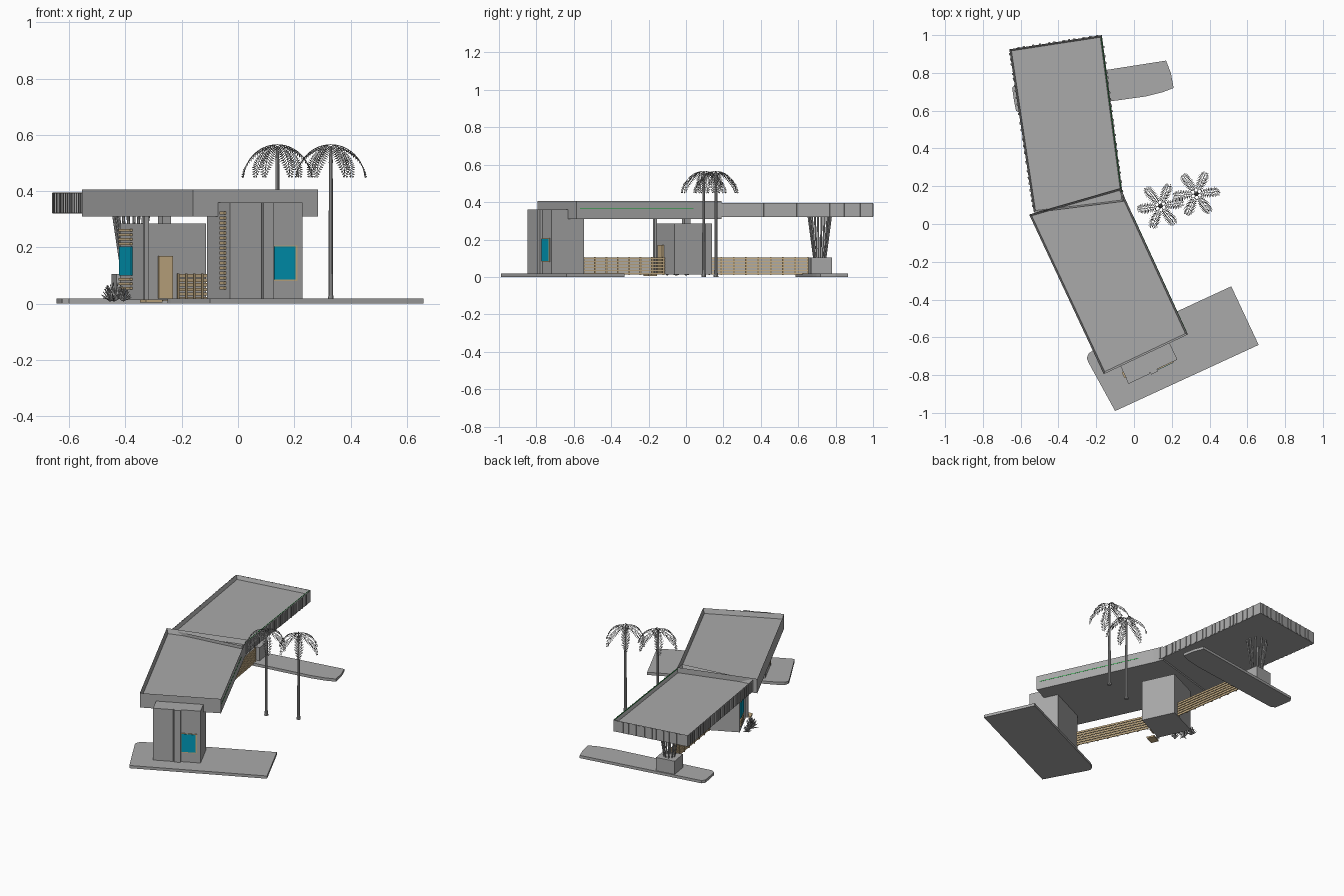
import bpy, bmesh, math, random
from mathutils import Vector, Matrix

random.seed(3)
if "Cube" in bpy.data.objects:
    bpy.data.objects.remove(bpy.data.objects["Cube"], do_unlink=True)


def material(name, rgb):
    m = bpy.data.materials.new(name)
    m.use_nodes = True
    m.diffuse_color = (*rgb, 1)
    m.node_tree.nodes["Principled BSDF"].inputs["Base Color"].default_value = (*rgb, 1)
    return m


GREY = material("concrete_grey", (0.40, 0.40, 0.40))
TAN = material("timber_tan", (0.60, 0.45, 0.25))
TEAL = material("glass_teal", (0.0, 0.33, 0.50))
GREEN = material("trim_green", (0.0, 0.40, 0.02))


def finish(name, bm, mat, solid=True):
    if solid:
        bmesh.ops.recalc_face_normals(bm, faces=bm.faces)
    me = bpy.data.meshes.new(name)
    bm.to_mesh(me)
    bm.free()
    me.materials.append(mat)
    ob = bpy.data.objects.new(name, me)
    bpy.context.collection.objects.link(ob)
    return ob


def add_prism(bm, points, z0, z1):
    """Extrude a plan outline upward and return its top face."""
    low = [bm.verts.new((x, y, z0)) for x, y in points]
    top = [bm.verts.new((x, y, z1)) for x, y in points]
    bm.faces.new(low[::-1])
    n = len(points)
    for i in range(n):
        j = (i + 1) % n
        bm.faces.new((low[i], low[j], top[j], top[i]))
    return bm.faces.new(top)


class Frame:
    """Turned plan frame: u runs across the front, v runs backward."""
    def __init__(self, x, y, degrees):
        a = math.radians(degrees)
        self.o = Vector((x, y))
        self.u = Vector((math.cos(a), math.sin(a)))
        self.v = Vector((-math.sin(a), math.cos(a)))

    def at(self, u, v):
        return self.o + self.u * u + self.v * v

    def add(self, bm, u0, u1, v0, v1, z0, z1):
        add_prism(bm, [self.at(u0, v0), self.at(u1, v0), self.at(u1, v1), self.at(u0, v1)], z0, z1)

    def box(self, name, mat, *ext):
        bm = bmesh.new()
        self.add(bm, *ext)
        return finish(name, bm, mat)


def prism(name, points, z0, z1, mat):
    bm = bmesh.new()
    add_prism(bm, points, z0, z1)
    return finish(name, bm, mat)


def add_rod(bm, a, b, r0, r1, sides=8):
    a, b = Vector(a), Vector(b)
    d = b - a
    m = Matrix.Translation((a + b) / 2) @ d.to_track_quat('Z', 'Y').to_matrix().to_4x4()
    bmesh.ops.create_cone(bm, cap_ends=True, segments=sides, radius1=r0, radius2=r1,
                          depth=d.length, matrix=m)


# Ground slabs
prism("front_slab", [(-0.10, -0.99), (0.66, -0.64), (0.515, -0.33), (-0.21, -0.665),
                     (-0.24, -0.685), (-0.25, -0.71), (-0.24, -0.735)], 0, 0.018, GREY)
prism("rear_slab", [(0.17, 0.865), (0.195, 0.80), (0.21, 0.72), (0.15, 0.697), (0.06, 0.675),
                    (-0.12, 0.65), (-0.60, 0.585), (-0.625, 0.60), (-0.635, 0.65),
                    (-0.645, 0.72), (-0.63, 0.74)][::-1], 0, 0.018, GREY)


# Tray roofs with a raised rim
def roof(name, points, z0, z1, depth):
    bm = bmesh.new()
    top = add_prism(bm, points, z0, z1)
    bm.normal_update()
    bmesh.ops.inset_region(bm, faces=[top], thickness=0.01, use_even_offset=True)
    bmesh.ops.translate(bm, verts=top.verts, vec=(0, 0, -depth))
    return finish(name, bm, GREY)


front_plan = [(-0.16, -0.795), (0.285, -0.585), (-0.045, 0.13), (-0.07, 0.19), (-0.555, 0.05)]
rear_plan = [(-0.53, 0.06), (-0.055, 0.12), (-0.17, 1.0), (-0.66, 0.925)]
roof("front_roof", front_plan, 0.31, 0.405, 0.03)
roof("rear_roof", rear_plan, 0.32, 0.395, 0.025)


def along_edge(a, b):
    """Frame starting at a whose u axis follows the edge to b, with its length."""
    d = Vector(b) - Vector(a)
    return Frame(*a, math.degrees(math.atan2(d.y, d.x))), d.length


# Vertical ribs on the rear roof
bm = bmesh.new()
for i in (1, 2, 3):
    f, length = along_edge(rear_plan[i], rear_plan[(i + 1) % 4])
    s = 0.02
    while s < length - 0.02:
        f.add(bm, s, s + 0.012, -0.005, 0.002, 0.322, 0.393)
        s += random.choice((0.028, 0.036, 0.05))
finish("rear_roof_ribs", bm, GREY)

# Green trim lines along the outer roof edges
f, length = along_edge(front_plan[1], front_plan[2])
f.box("front_roof_trim", GREEN, 0.02, length - 0.1, -0.001, 0.001, 0.363, 0.366)
f, length = along_edge(rear_plan[1], rear_plan[2])
f.box("rear_roof_trim", GREEN, 0.05, length - 0.01, 0.004, 0.007, 0.394, 0.396)

# Front tower
tower = Frame(-0.03, -0.84, 25.2)
tower.box("front_tower", GREY, 0, 0.287, 0, 0.19, 0.01, 0.36)
tower.box("tower_left_slab", GREY, -0.002, 0.122, -0.006, 0.02, 0.01, 0.36)
tower.box("tower_pier", GREY, 0.128, 0.168, -0.013, 0.02, 0.01, 0.36)
tower.box("tower_window_frame", TAN, 0.170, 0.266, -0.004, 0.002, 0.08, 0.207)
tower.box("tower_window_glass", TEAL, 0.173, 0.257, -0.006, 0, 0.086, 0.203)
bm = bmesh.new()
for i in range(16):
    z = 0.05 + i * 0.0178
    tower.add(bm, -0.008, 0.002, 0.03, 0.065, z, z + 0.011)
finish("tower_side_slats", bm, TAN)

# Middle block with door, side window and shutters
block = Frame(-0.326, -0.16, 25.2)
block.box("middle_block", GREY, 0, 0.234, 0, 0.22, 0.012, 0.285)
block.box("block_door", TAN, 0.045, 0.10, -0.012, 0.002, 0.018, 0.17)
block.box("door_step", TAN, -0.03, 0.035, -0.06, -0.01, 0.004, 0.014)
block.box("corner_post", GREY, -0.012, 0.004, -0.012, 0.004, 0.012, 0.312)
block.box("roof_stub", GREY, 0.11, 0.145, 0.10, 0.135, 0.28, 0.315)
block.box("side_window_glass", TEAL, -0.007, 0.001, 0.115, 0.215, 0.10, 0.203)
bm = bmesh.new()
for z in [0.05 + 0.016 * i for i in range(3)] + [0.208 + 0.016 * i for i in range(4)]:
    block.add(bm, -0.009, 0.001, 0.115, 0.215, z, z + 0.009)
finish("side_shutters", bm, TAN)


# Slatted fences
def fence(name, a, b):
    f, length = along_edge(a, b)
    bm = bmesh.new()
    for i in range(6):
        z = 0.012 + i * 0.0163
        f.add(bm, 0, length, -0.004, 0.002, z, z + 0.0115)
    posts = max(2, round(length / 0.07))
    for i in range(posts + 1):
        s = i * (length - 0.008) / posts
        f.add(bm, s, s + 0.008, 0.001, 0.007, 0.01, 0.107)
    finish(name, bm, TAN)


fence("front_fence", (-0.007, -0.55), (-0.21, -0.115))
fence("rear_fence", (-0.25, 0.12), (-0.33, 0.655))

# Planter and the splayed struts that carry the rear roof
planter = Frame(-0.38, 0.715, 9)
planter.box("strut_planter", GREY, -0.062, 0.062, -0.056, 0.056, 0.01, 0.105)
bm = bmesh.new()
for i in range(10):
    a = math.tau * i / 10
    p, q = planter.at(0.032 * math.cos(a), 0.032 * math.sin(a)), planter.at(0.064 * math.cos(a), 0.06 * math.sin(a))
    add_rod(bm, (*p, 0.10), (*q, 0.325), 0.004, 0.006)
finish("roof_struts", bm, GREY)


# Palms: trunk plus six drooping fronds with leaflets
def palm(name, x, y, turn):
    bm = bmesh.new()
    for z0, z1, r0, r1 in ((0.0, 0.03, 0.013, 0.009), (0.03, 0.50, 0.009, 0.007), (0.50, 0.56, 0.008, 0.004)):
        add_rod(bm, (x, y, z0), (x, y, z1), r0, r1, 10)
    finish(name + "_trunk", bm, GREY)
    bm = bmesh.new()
    steps = 18
    for k in range(6):
        a = turn + math.tau * k / 6
        out, side = Vector((math.cos(a), math.sin(a), 0)), Vector((-math.sin(a), math.cos(a), 0))

        def spine(t):
            b = t * 1.5
            return Vector((x, y, 0.565)) + out * 0.122 * math.sin(b) - Vector((0, 0, 0.125 * (1 - math.cos(b))))
        for i in range(steps):
            p, q = spine(i / steps), spine((i + 1) / steps)
            add_rod(bm, p, q, 0.0016, 0.0014, 4)
            if i < 2:
                continue
            t = i / steps
            reach = 0.036 * math.sin(math.pi * (0.15 + 0.78 * t))
            for s in (-1, 1):
                tip = p + side * s * reach * 0.85 + out * 0.008 - Vector((0, 0, reach * 0.55))
                mid = (p + q) / 2 + (tip - p) * 0.5
                pts = [p, mid + (p - q) * 0.35, tip, mid + (q - p) * 0.35]
                bm.faces.new([bm.verts.new(c) for c in pts])
    finish(name + "_fronds", bm, GREY, False)


palm("left_palm", 0.14, 0.095, 0.15)
palm("right_palm", 0.33, 0.16, 0.1)

# Spiky shrubs beside the middle block
bm = bmesh.new()
for x, y, size in ((-0.41, -0.10, 0.045), (-0.44, -0.05, 0.065), (-0.455, 0.0, 0.05)):
    for i in range(26):
        a, e = random.uniform(0, math.tau), random.uniform(0.1, 1.4)
        d = Vector((math.cos(a) * math.cos(e) * 0.7, math.sin(a) * math.cos(e) * 0.7, math.sin(e)))
        base = Vector((x, y, 0.012))
        add_rod(bm, base, base + d * size, 0.005, 0.001, 4)
finish("shrubs", bm, GREY)
